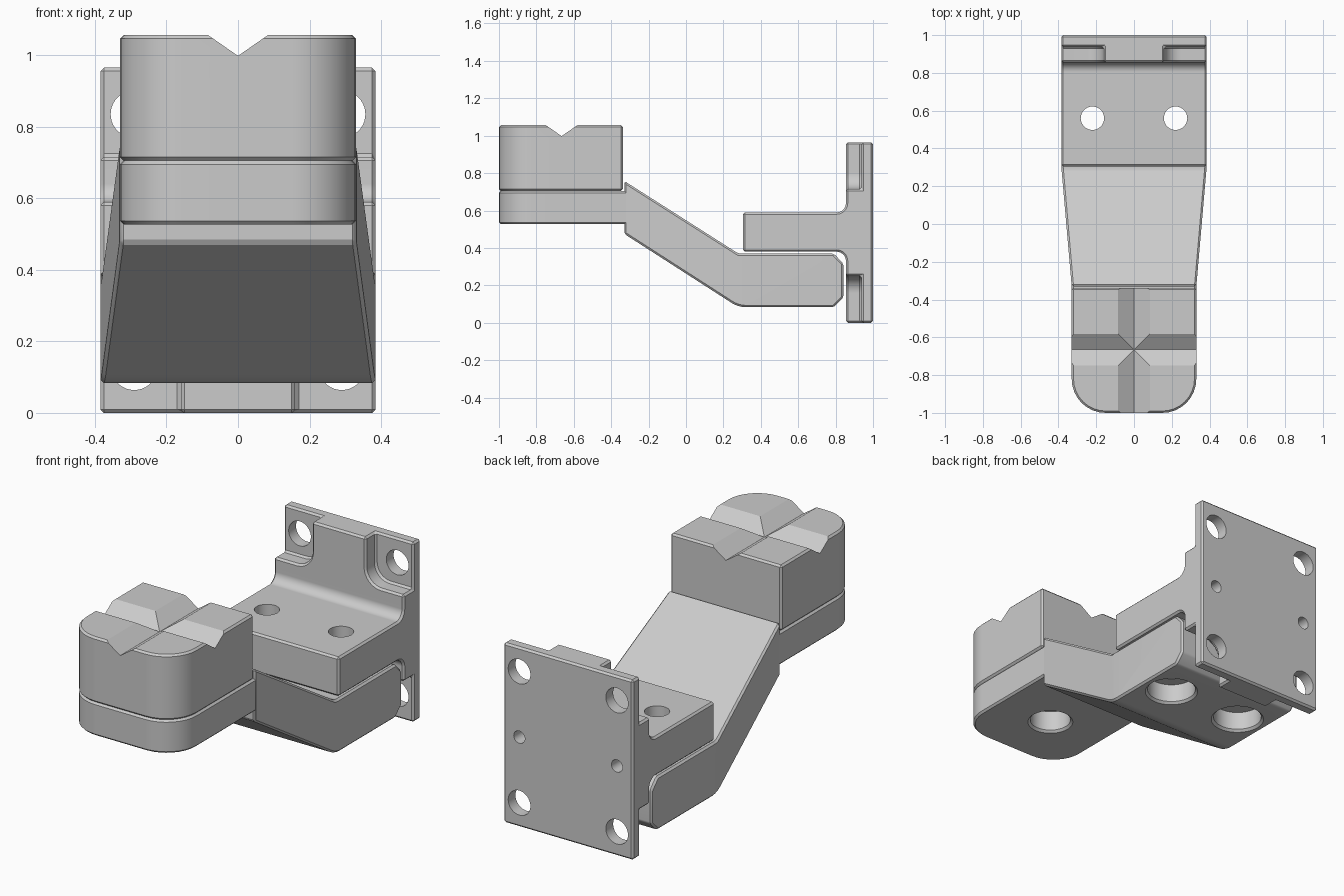
import bpy, bmesh, math
from mathutils import Vector

if "Cube" in bpy.data.objects:
    bpy.data.objects.remove(bpy.data.objects["Cube"])

grey = bpy.data.materials.new("plain grey")
grey.use_nodes = True
colour = (0.6, 0.6, 0.6, 1)
grey.diffuse_color = colour
grey.node_tree.nodes["Principled BSDF"].inputs["Base Color"].default_value = colour


def rounded(corners, steps=8):
    """Outline from (u, v[, radius]) corners, rounding those with a radius."""
    out = []
    for i, c in enumerate(corners):
        p = Vector(c[:2])
        if len(c) == 2:
            out.append(p)
            continue
        a = (Vector(corners[i - 1][:2]) - p).normalized()
        b = (Vector(corners[(i + 1) % len(corners)][:2]) - p).normalized()
        half = a.angle(b) / 2
        centre = p + (a + b).normalized() * c[2] / math.sin(half)
        start = (p + a * c[2] / math.tan(half) - centre).normalized()
        end = (p + b * c[2] / math.tan(half) - centre).normalized()
        for k in range(steps + 1):
            out.append(centre + start.slerp(end, k / steps) * c[2])
    return out


def make(name, bm):
    bmesh.ops.recalc_face_normals(bm, faces=bm.faces)
    mesh = bpy.data.meshes.new(name)
    bm.to_mesh(mesh)
    bm.free()
    mesh.materials.append(grey)
    obj = bpy.data.objects.new(name, mesh)
    bpy.context.collection.objects.link(obj)
    return obj


def prism(name, corners, axis, lo, hi):
    """Extrude an outline along x, y or z."""
    place = {"x": lambda u, v, t: (t, u, v),
             "y": lambda u, v, t: (u, t, v),
             "z": lambda u, v, t: (u, v, t)}[axis]
    bm = bmesh.new()
    outline = rounded(corners)
    rings = [[bm.verts.new(place(p.x, p.y, t)) for p in outline] for t in (lo, hi)]
    for ring in rings:
        bm.faces.new(ring)
    for i in range(len(outline)):
        j = i - 1
        bm.faces.new((rings[0][j], rings[0][i], rings[1][i], rings[1][j]))
    return make(name, bm)


def rod(axis, x, a, lo, hi, r1, r2=None):
    """Cylinder or cone cutter along y (a is z) or z (a is y)."""
    bm = bmesh.new()
    bmesh.ops.create_cone(bm, cap_ends=True, segments=40, radius1=r1,
                          radius2=r2 or r1, depth=hi - lo)
    obj = make("cutter", bm)
    mid = (lo + hi) / 2
    if axis == "y":
        obj.rotation_euler.x = -math.pi / 2
        obj.location = (x, mid, a)
    else:
        obj.location = (x, a, mid)
    return obj


def activate(obj):
    bpy.context.view_layer.update()
    bpy.ops.object.select_all(action="DESELECT")
    obj.select_set(True)
    bpy.context.view_layer.objects.active = obj


def apply(obj, mod):
    activate(obj)
    bpy.ops.object.modifier_apply(modifier=mod.name)


def cut(obj, *cutters):
    for c in cutters:
        mod = obj.modifiers.new("cut", "BOOLEAN")
        mod.operation, mod.solver, mod.object = "DIFFERENCE", "EXACT", c
        apply(obj, mod)
        bpy.data.objects.remove(c)


def soften(obj, width):
    mod = obj.modifiers.new("edge", "BEVEL")
    mod.width, mod.segments, mod.limit_method = width, 1, "ANGLE"
    mod.angle_limit = math.radians(32)
    apply(obj, mod)


def counterbore(x, y, z, radius, depth):
    return (rod("z", x, y, z - 0.1, z + depth, radius),
            rod("z", x, y, z - 0.012, z + 0.012, radius + 0.024, radius))


W, N = 0.385, 0.33   # half widths of the wide and narrow ends
SIDES = (-1, 1)

# Wall bracket: plate and shelf in one profile
bracket = prism("wall_bracket", [
    (1, 0), (1, 0.965), (0.855, 0.965), (0.855, 0.59, 0.05), (0.305, 0.59),
    (0.305, 0.38), (0.855, 0.38, 0.05), (0.855, 0)], "x", -W, W)
for s in SIDES:
    # Corner pockets with a rounded inner corner
    for inner, outer in ((0.715, 1.1), (0.25, -0.1)):
        cut(bracket, prism("cutter", [
            (s * 0.16, inner, 0.09), (s * 0.5, inner), (s * 0.5, outer),
            (s * 0.16, outer)], "y", 0.7, 0.938))
soften(bracket, 0.01)
for s in SIDES:
    # Corner bolt holes, small blind holes and shelf bolt holes
    cut(bracket,
        rod("y", s * 0.29, 0.835, 0.8, 1.1, 0.066),
        rod("y", s * 0.29, 0.13, 0.8, 1.1, 0.066),
        rod("y", s * 0.29, 0.483, 0.75, 1.1, 0.033),
        rod("z", s * 0.22, 0.56, 0.3, 0.7, 0.062))

# Cranked arm, tapering towards the front
arm = prism("cranked_arm", [
    (-0.33, 0.475), (0.28, 0.083, 0.15), (0.79, 0.083), (0.842, 0.135),
    (0.842, 0.315), (0.79, 0.37), (0.28, 0.37), (-0.33, 0.758)], "x", -W, W)
bm = bmesh.new()
bm.from_mesh(arm.data)
bmesh.ops.bisect_plane(bm, geom=bm.verts[:] + bm.edges[:] + bm.faces[:],
                       plane_co=(0, 0.305, 0), plane_no=(0, 1, 0))
for v in bm.verts:
    t = min(1, (v.co.y + 0.33) / 0.635)
    v.co.x *= (N + (W - N) * t) / W
bm.to_mesh(arm.data)
bm.free()
soften(arm, 0.01)
for s in SIDES:
    cut(arm, *counterbore(s * 0.22, 0.56, 0.083, 0.122, 0.11),
        rod("z", s * 0.22, 0.56, 0, 0.5, 0.062))


# Pads share a rounded front outline
def pad(name, back, lo, hi):
    obj = prism(name, [(-N, back), (-N, -1, 0.18), (N, -1, 0.18), (N, back)],
                "z", lo, hi)
    soften(obj, 0.01)
    return obj


lower = pad("lower_pad", -0.31, 0.527, 0.705)
cut(lower, *counterbore(0, -0.665, 0.527, 0.103, 0.12))
upper = pad("upper_pad", -0.338, 0.705, 1.056)

# Crossed V grooves in the top pad
MID = -0.665
for axis, c, lo, hi in (("y", 0, -1.2, 0), ("x", MID, -1, 1)):
    cut(upper, prism("cutter", [
        (c, 0.998), (c + 0.15, 1.102), (c - 0.15, 1.102)], axis, lo, hi))

# Smooth curved walls while keeping flats flat
for obj in (bracket, arm, lower, upper):
    activate(obj)
    bpy.ops.object.shade_smooth_by_angle(angle=math.radians(25))
    flat = obj.modifiers.new("flat_faces", "WEIGHTED_NORMAL")
    flat.keep_sharp = True
